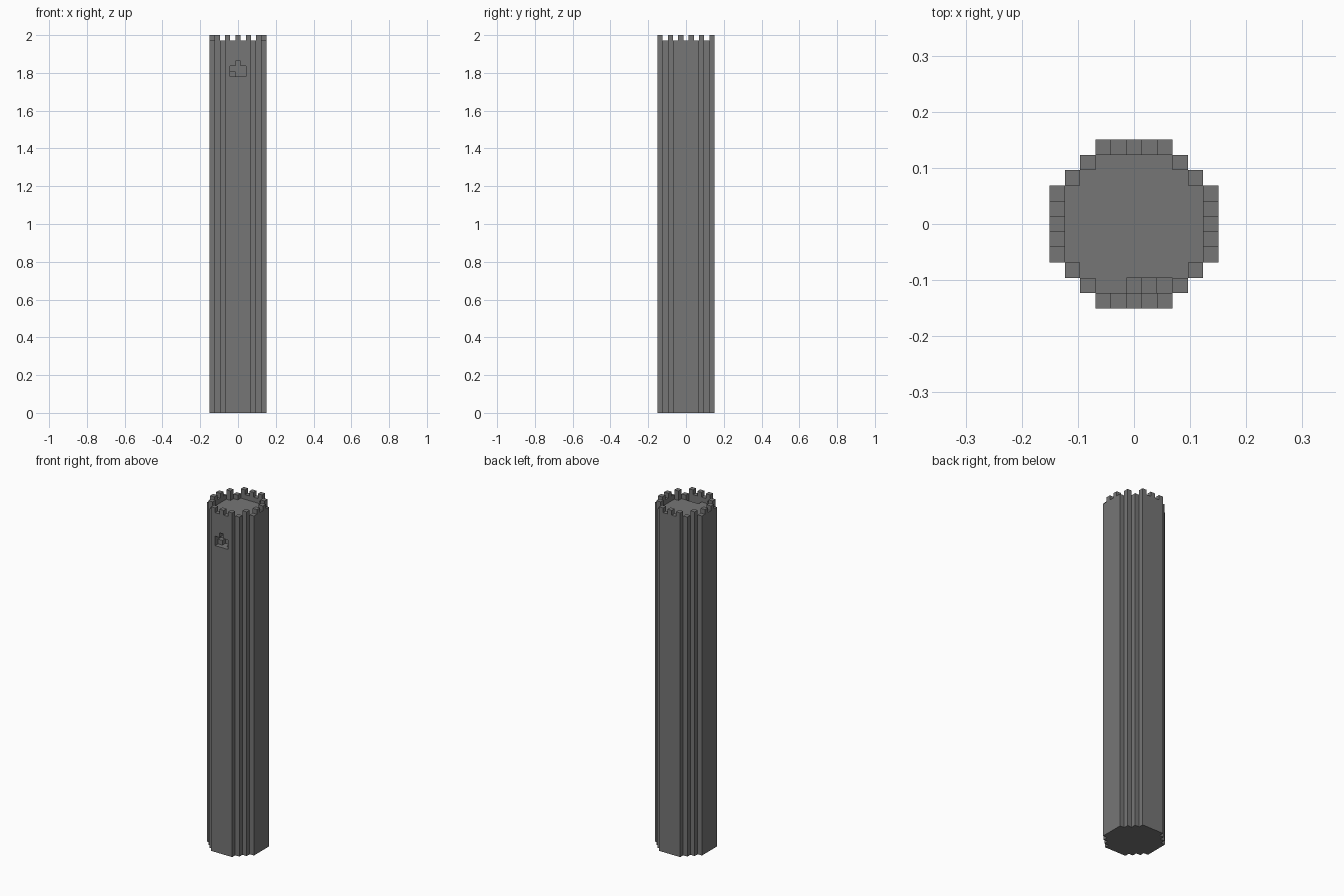
import bpy
import bmesh
from mathutils import Matrix, Vector

UNIT = 2 / 73          # one block; everything is laid out in whole blocks
FLOOR, TOP = 71, 73    # roof floor and battlement tip

cube = bpy.data.objects.get("Cube")
if cube:
    bpy.data.objects.remove(cube, do_unlink=True)

stone = bpy.data.materials.new("grey_stone")
stone.use_nodes = True
grey = (0.18, 0.18, 0.18, 1)
stone.diffuse_color = grey
stone.node_tree.nodes["Principled BSDF"].inputs["Base Color"].default_value = grey


def make_object(name, bm):
    bmesh.ops.recalc_face_normals(bm, faces=bm.faces[:])
    mesh = bpy.data.meshes.new(name)
    bm.to_mesh(mesh)
    bm.free()
    mesh.materials.append(stone)
    obj = bpy.data.objects.new(name, mesh)
    bpy.context.collection.objects.link(obj)
    return obj


def add_box(bm, low, high):
    low, high = Vector(low), Vector(high)
    matrix = Matrix.Translation((low + high) / 2) @ Matrix.Diagonal((*(high - low), 1))
    bmesh.ops.create_cube(bm, size=1, matrix=matrix)


def cut(target, low, high):
    bm = bmesh.new()
    add_box(bm, low, high)
    cutter = make_object("cutter", bm)
    cutter.hide_render = True
    mod = target.modifiers.new("cut", 'BOOLEAN')
    mod.operation, mod.solver, mod.object = 'DIFFERENCE', 'EXACT', cutter
    bpy.context.view_layer.objects.active = target
    bpy.ops.object.modifier_apply(modifier=mod.name)
    bpy.data.objects.remove(cutter, do_unlink=True)


# Shaft: stepped round footprint, one quarter turned four times
quarter = [(5.5, 2.5), (4.5, 2.5), (4.5, 3.5), (3.5, 3.5),
           (3.5, 4.5), (2.5, 4.5), (2.5, 5.5)]
outline = []
for turn in range(4):
    outline += quarter
    quarter = [(-y, x) for x, y in quarter]
bm = bmesh.new()
base = bm.faces.new([bm.verts.new((x, y, 0)) for x, y in outline])
raised = bmesh.ops.extrude_face_region(bm, geom=[base], use_keep_orig=True)["geom"]
bmesh.ops.translate(bm, vec=(0, 0, FLOOR),
                    verts=[v for v in raised if isinstance(v, bmesh.types.BMVert)])
shaft = make_object("tower_shaft", bm)

# Roof stair opening with descending treads
for x in range(3):
    cut(shaft, (x - 0.5, -4.5, FLOOR - 1 - x), (x + 0.5, -3.5, TOP))

# Window with a raised middle, and the stair steps behind it
cut(shaft, (-1.5, -6, 65), (1.5, -4.5, 67))
cut(shaft, (-0.5, -6, 66), (0.5, -4.5, 68))
for x in (-1, 0, 1):
    cut(shaft, (x - 0.5, -4.5, 65 - x), (x + 0.5, -3.5, 68 - x))

# Parapet ring of blocks, with alternate ones raised as battlements
bm = bmesh.new()
ring = []
for s in (-1, 1):
    for i in range(-2, 3):
        ring += [(i, 5 * s, i % 2 == 0), (5 * s, i, i % 2 == 1)]
    for t in (-1, 1):
        ring += [(3 * s, 4 * t, False), (4 * s, 3 * t, True)]
for x, y, raised_block in ring:
    add_box(bm, (x - 0.5, y - 0.5, FLOOR),
            (x + 0.5, y + 0.5, TOP if raised_block else TOP - 1))
parapet = make_object("parapet", bm)

# Bring block units to final size
for obj in (shaft, parapet):
    obj.data.transform(Matrix.Scale(UNIT, 4))
